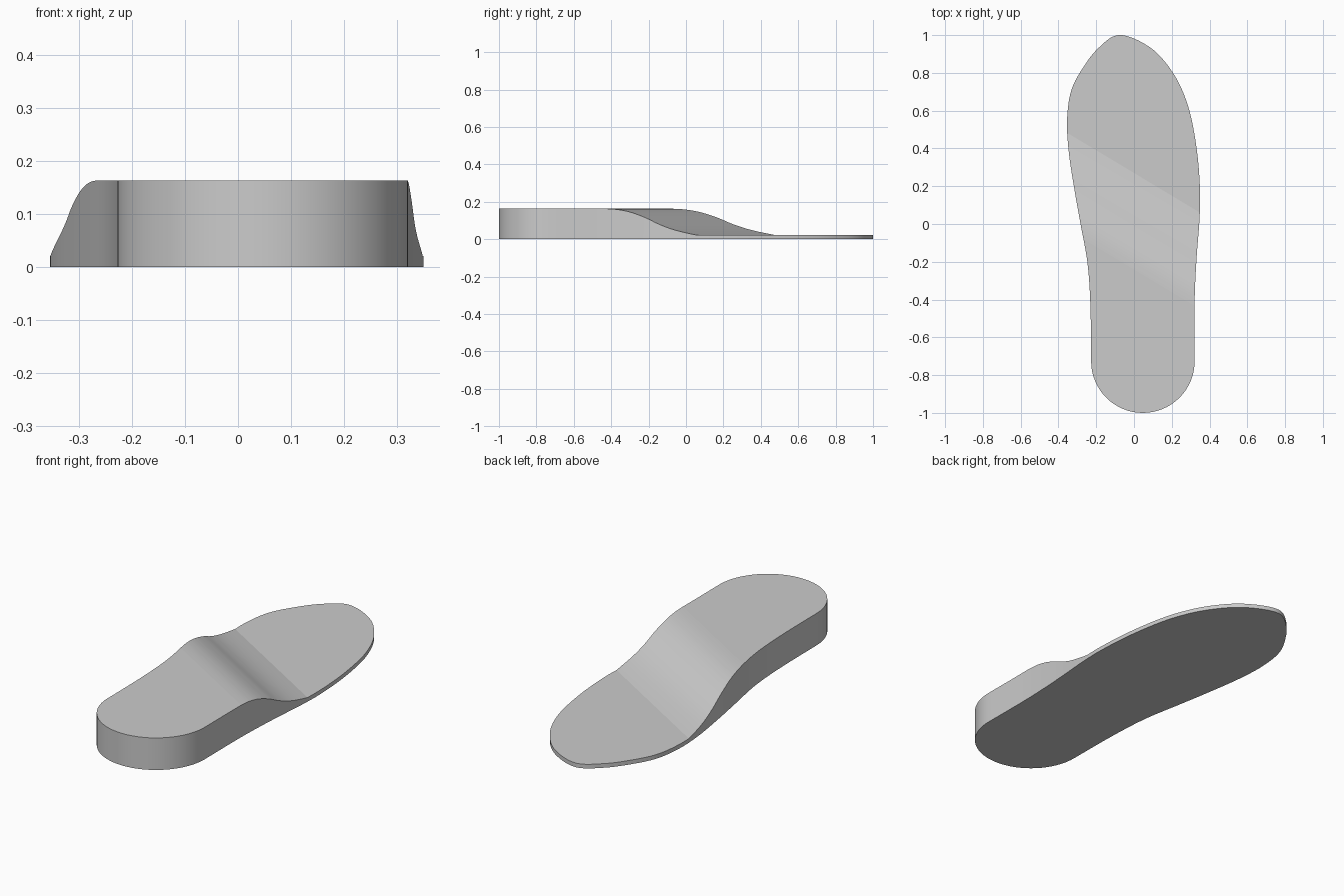
import bpy, bmesh, math
from mathutils import Vector

cube = bpy.data.objects.get("Cube")
if cube:
    bpy.data.objects.remove(cube, do_unlink=True)

SKEW = 0.6           # slant of the arch slope across the foot
TOE_Z, HEEL_Z = 0.021, 0.163


def spline(points, steps):
    """Smooth curve through the inner points; the end points only steer it."""
    pts = [Vector(p) for p in points]
    out = []
    for a, b, c, d in zip(pts, pts[1:], pts[2:], pts[3:]):
        # centripetal knots keep uneven spacing smooth
        t1 = (b - a).length ** 0.5
        t2 = t1 + (c - b).length ** 0.5
        t3 = t2 + (d - c).length ** 0.5
        for i in range(steps):
            t = t1 + (t2 - t1) * i / steps
            p = a + (b - a) * (t / t1)
            q = b + (c - b) * ((t - t1) / (t2 - t1))
            r = c + (d - c) * ((t - t2) / (t3 - t2))
            u = p + (q - p) * (t / t2)
            v = q + (r - q) * ((t - t1) / (t3 - t1))
            out.append(u + (v - u) * ((t - t1) / (t2 - t1)))
    return out + [pts[-2]]


# Sole outline: round heel, then the sides and toe
HEEL_X, HEEL_Y, HEEL_R = 0.047, -0.726, 0.274
heel = [Vector((HEEL_X + HEEL_R * math.cos(a), HEEL_Y + HEEL_R * math.sin(a)))
        for a in (math.pi + math.pi * i / 32 for i in range(1, 32))]
body = spline([(0.321, -0.85), (0.321, -0.726), (0.321, -0.4), (0.331, -0.185),
               (0.347, 0.03), (0.35, 0.16), (0.332, 0.397), (0.283, 0.635),
               (0.204, 0.804), (0.082, 0.937), (-0.085, 1.0), (-0.19, 0.93),
               (-0.265, 0.835), (-0.33, 0.714), (-0.354, 0.56), (-0.347, 0.397),
               (-0.316, 0.185), (-0.283, 0.0), (-0.247, -0.2), (-0.232, -0.4),
               (-0.227, -0.726), (-0.227, -0.85)], 6)

# Height profile across the slanted slope
slope = spline([(-0.35, HEEL_Z), (-0.24, HEEL_Z), (-0.17, 0.158), (-0.105, 0.145),
                (-0.02, 0.115), (0.055, 0.08), (0.14, 0.05), (0.27, TOE_Z),
                (0.4, 0.0)], 4)


def height(s):
    if s <= slope[0].x:
        return HEEL_Z
    for a, b in zip(slope, slope[1:]):
        if s <= b.x:
            return a.y + (b.y - a.y) * (s - a.x) / (b.x - a.x)
    return TOE_Z


# Flat outline, raised to a slab, sliced along the slope, then shaped on top
bm = bmesh.new()
base = bm.faces.new([bm.verts.new((p.x, p.y, 0)) for p in body + heel])
bm.normal_update()
raised = bmesh.ops.extrude_face_region(bm, geom=[base], use_keep_orig=True)["geom"]
for v in raised:
    if isinstance(v, bmesh.types.BMVert):
        v.co.z = HEEL_Z
for p in slope:
    bmesh.ops.bisect_plane(bm, geom=bm.verts[:] + bm.edges[:] + bm.faces[:], dist=1e-5,
                           plane_co=(0, p.x, 0), plane_no=(SKEW, 1, 0))
for v in bm.verts:
    if v.co.z > 0.01:
        v.co.z = height(v.co.y + SKEW * v.co.x)
bmesh.ops.recalc_face_normals(bm, faces=bm.faces[:])

mesh = bpy.data.meshes.new("insole")
bm.to_mesh(mesh)
bm.free()
insole = bpy.data.objects.new("insole", mesh)
bpy.context.collection.objects.link(insole)

# Plain grey material
grey = bpy.data.materials.new("plain grey")
grey.use_nodes = True
colour = (0.6, 0.6, 0.6, 1)
grey.diffuse_color = colour
grey.node_tree.nodes["Principled BSDF"].inputs["Base Color"].default_value = colour
mesh.materials.append(grey)

# Smooth sides and slope with a crisp rim
bpy.ops.object.select_all(action='DESELECT')
insole.select_set(True)
bpy.context.view_layer.objects.active = insole
bpy.ops.object.shade_smooth_by_angle(angle=math.radians(30))
for f in mesh.polygons:
    if abs(f.normal.z) > 0.9999:
        f.use_smooth = False
